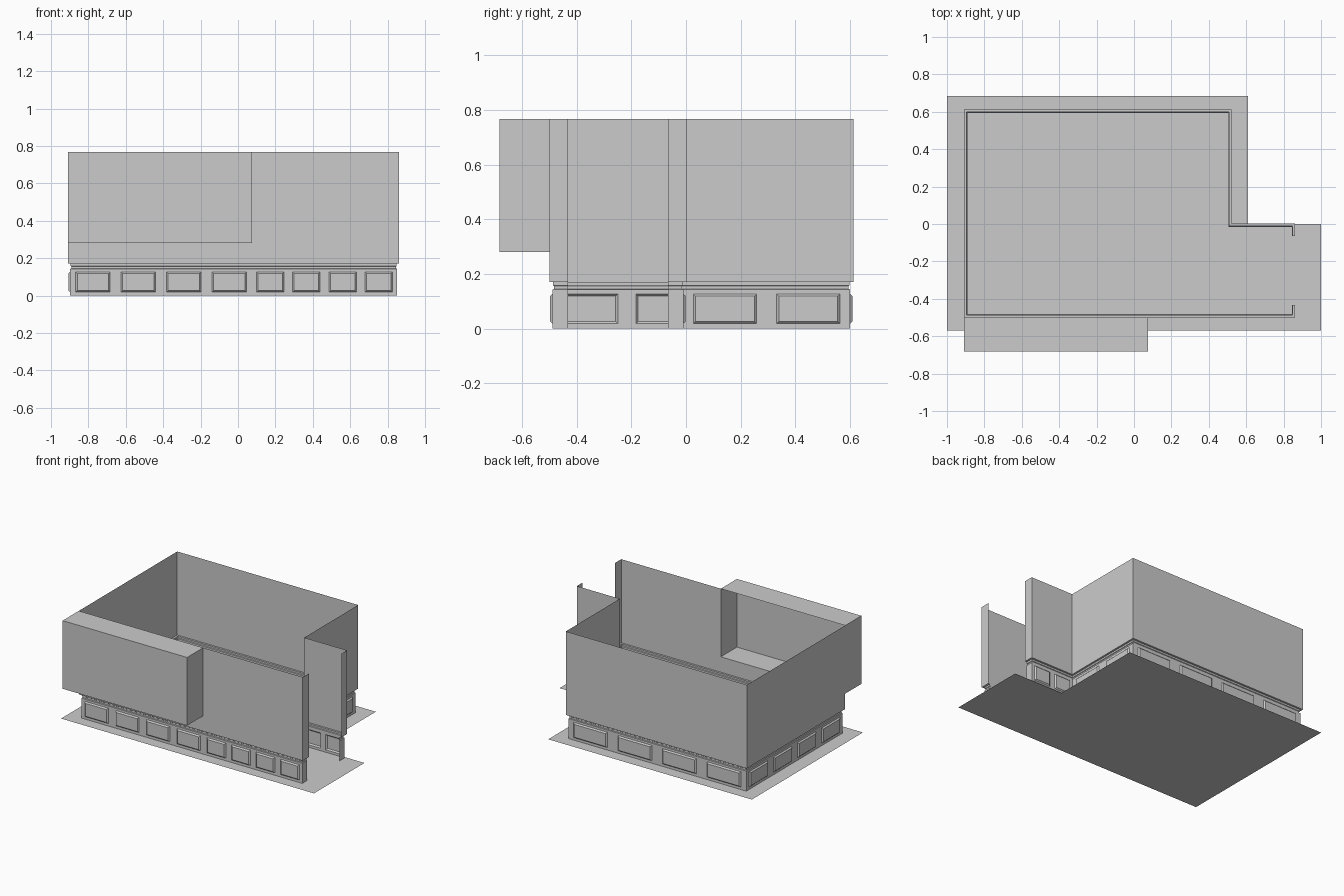
import bpy, bmesh
from mathutils import Vector

if "Cube" in bpy.data.objects:
    bpy.data.objects.remove(bpy.data.objects["Cube"])

# Inner wall line, counter-clockwise; gap at the right is the doorway
PATH = [Vector(p) for p in [(0.85, -0.065), (0.85, -0.01), (0.51, -0.01), (0.51, 0.6),
                            (-0.897, 0.6), (-0.897, -0.488), (0.85, -0.488), (0.85, -0.432)]]
WALL_OUT = 0.012              # upper walls sit this far outside the panelling
Z_RAIL, Z_WALL, Z_SILL, Z_TOP = 0.143, 0.17, 0.28, 0.767
ALCOVE_X, ALCOVE_Y = 0.075, -0.682


def make_object(name, bm):
    bmesh.ops.remove_doubles(bm, verts=bm.verts, dist=0.0001)
    mesh = bpy.data.meshes.new(name)
    bm.to_mesh(mesh)
    bm.free()
    obj = bpy.data.objects.new(name, mesh)
    bpy.context.collection.objects.link(obj)
    return obj


def face(bm, pts):
    return bm.faces.new([bm.verts.new(p) for p in pts])


def wall_quad(bm, a, b, z0, z1):
    """Upright quad from a to b, facing the room."""
    return face(bm, [(a.x, a.y, z0), (a.x, a.y, z1), (b.x, b.y, z1), (b.x, b.y, z0)])


def offset_path(amount):
    """Shift the right-angled wall line outward with mitred corners."""
    normals = []
    for a, b in zip(PATH, PATH[1:]):
        d = (b - a).normalized()
        normals.append(Vector((d.y, -d.x)))
    out = []
    for i, p in enumerate(PATH):
        n = Vector((0, 0))
        if i > 0:
            n += normals[i - 1]
        if i < len(normals):
            n += normals[i]
        out.append(p + n * amount)
    return out


# Floor
bm = bmesh.new()
face(bm, [(-1, -0.57, 0), (1, -0.57, 0), (1, 0, 0), (0.61, 0, 0), (0.61, 0.685, 0), (-1, 0.685, 0)])
make_object("floor", bm)

# Recessed wainscot panelling
bm = bmesh.new()
panels = []


def panelled(a, b, count):
    cols = [0.0]
    for i in range(count):
        cols += [(i + 0.12) / count, (i + 0.88) / count]
    cols.append(1.0)
    rows = [0, 0.018, 0.127, Z_RAIL]
    for c in range(len(cols) - 1):
        p, q = a.lerp(b, cols[c]), a.lerp(b, cols[c + 1])
        for r in range(3):
            f = wall_quad(bm, p, q, rows[r], rows[r + 1])
            if r == 1 and c % 2 == 1:
                panels.append(f)


split = Vector((ALCOVE_X, PATH[5].y))
panelled(PATH[0], PATH[1], 0)
panelled(PATH[1], PATH[2], 2)
panelled(PATH[2], PATH[3], 2)
panelled(PATH[3], PATH[4], 4)
panelled(PATH[4], PATH[5], 4)
panelled(PATH[5], split, 4)
panelled(split, PATH[6], 4)
panelled(PATH[6], PATH[7], 0)
bm.normal_update()
bmesh.ops.inset_individual(bm, faces=panels, thickness=0.012, depth=-0.009)
make_object("wainscot", bm)

# Chair rail: profile swept along the wall line
profile = [(0, Z_RAIL), (-0.006, 0.145), (-0.006, 0.155), (-0.002, 0.158),
           (-0.002, Z_WALL), (WALL_OUT, Z_WALL)]
bm = bmesh.new()
for (o0, z0), (o1, z1) in zip(profile, profile[1:]):
    low, high = offset_path(o0), offset_path(o1)
    for i in range(len(PATH) - 1):
        face(bm, [(*low[i], z0), (*high[i], z1), (*high[i + 1], z1), (*low[i + 1], z0)])
make_object("chair_rail", bm)

# Upper walls, with the front wall opened into the alcove
outer = offset_path(WALL_OUT)
bm = bmesh.new()
for i in range(len(outer) - 1):
    a, b = outer[i], outer[i + 1]
    if i == 5:
        mid = Vector((ALCOVE_X, a.y))
        wall_quad(bm, a, mid, Z_WALL, Z_SILL)
        wall_quad(bm, mid, b, Z_WALL, Z_SILL)
        wall_quad(bm, mid, b, Z_SILL, Z_TOP)
    else:
        wall_quad(bm, a, b, Z_WALL, Z_TOP)
make_object("upper_walls", bm)

# Front alcove: sill, ceiling and three sides
bm = bmesh.new()
x0, y1 = outer[5]
loop = [Vector(p) for p in [(x0, y1), (x0, ALCOVE_Y), (ALCOVE_X, ALCOVE_Y), (ALCOVE_X, y1)]]
for a, b in zip(loop, loop[1:]):
    wall_quad(bm, a, b, Z_SILL, Z_TOP)
face(bm, [(*p, Z_SILL) for p in loop])
face(bm, [(*p, Z_TOP) for p in reversed(loop)])
make_object("alcove", bm)
